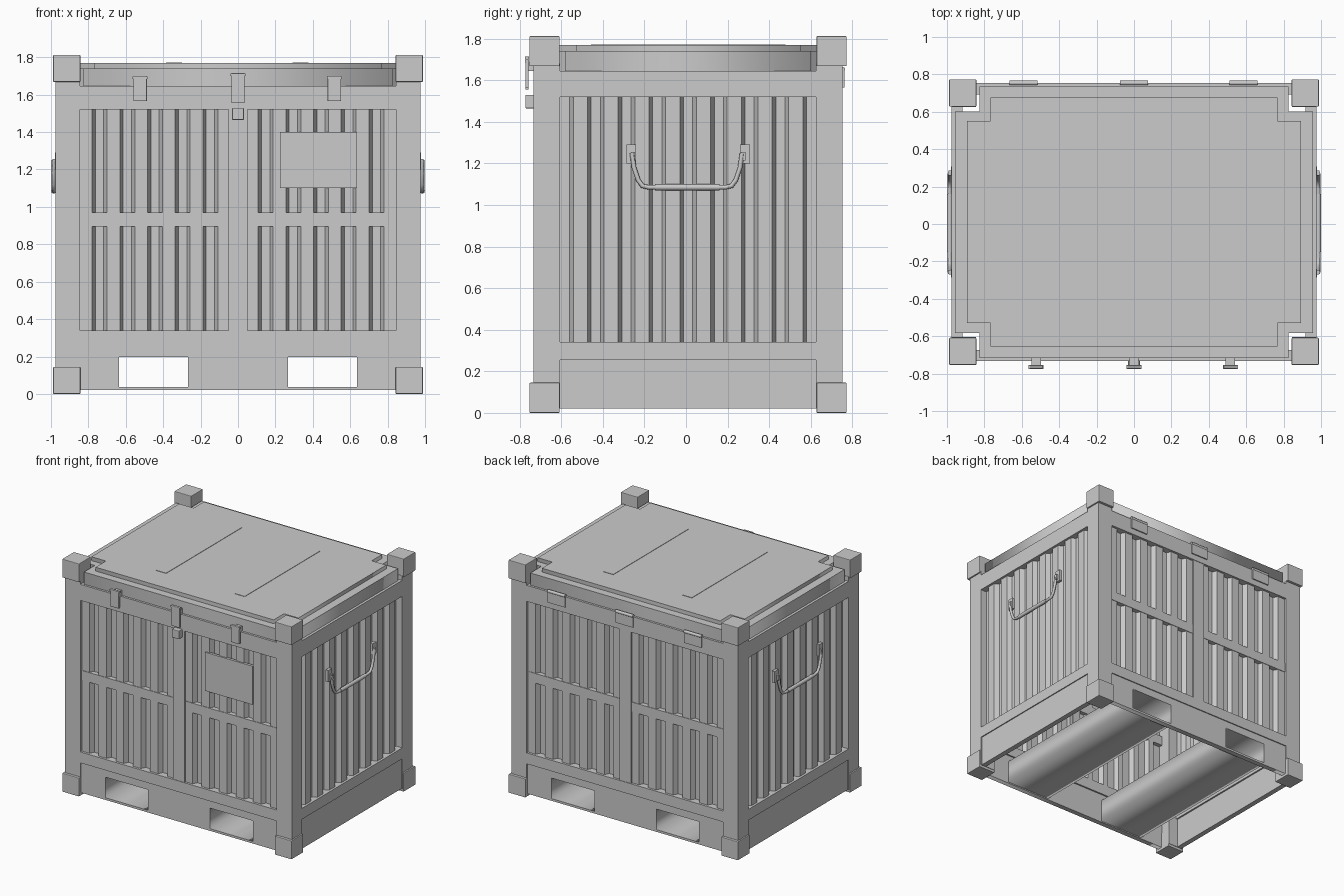
import bpy, bmesh, math
from mathutils import Matrix

if "Cube" in bpy.data.objects:
    bpy.data.objects.remove(bpy.data.objects["Cube"])

CY = 0.01                      # frame centre in y
HX, HY = 0.977, 0.743          # frame half sizes
PX, PY = 0.845, 0.615          # panel opening half sizes


def link(name, me):
    ob = bpy.data.objects.new(name, me)
    bpy.context.collection.objects.link(ob)
    return ob


def box(name, x, y, z, bevel=0.0):
    """Box from (min, max) pairs; y is relative to the frame centre."""
    bm = bmesh.new()
    bmesh.ops.create_cube(bm, size=1)
    for v in bm.verts:
        for i, (a, b) in enumerate((x, y, z)):
            v.co[i] = (a + b) / 2 + v.co[i] * (b - a)
        v.co.y += CY
    if bevel:
        bmesh.ops.bevel(bm, geom=bm.edges[:], offset=bevel, segments=2,
                        profile=0.5, affect='EDGES')
    me = bpy.data.meshes.new(name)
    bm.to_mesh(me)
    bm.free()
    return link(name, me)


def span(a, b, s):
    """Mirror a (min, max) pair to side s."""
    return (a, b) if s > 0 else (-b, -a)


def rect(x0, x1, z0, z1):
    return [(x0, z0), (x1, z0), (x1, z1), (x0, z1)]


def curve_mesh(name, cu, matrix):
    """Turn curve data into a welded mesh object."""
    tmp = link(name + "_tmp", cu)
    dg = bpy.context.evaluated_depsgraph_get()
    me = bpy.data.meshes.new_from_object(tmp.evaluated_get(dg))
    bpy.data.objects.remove(tmp)
    me.transform(matrix)
    bm = bmesh.new()
    bm.from_mesh(me)
    bmesh.ops.remove_doubles(bm, verts=bm.verts[:], dist=1e-5)
    bmesh.ops.recalc_face_normals(bm, faces=bm.faces[:])
    bm.to_mesh(me)
    bm.free()
    return link(name, me)


def prism(name, loops, half, matrix):
    """Extruded flat outline; further loops are holes."""
    cu = bpy.data.curves.new(name, 'CURVE')
    cu.dimensions, cu.fill_mode, cu.extrude = '2D', 'BOTH', half
    for loop in loops:
        sp = cu.splines.new('POLY')
        sp.points.add(len(loop) - 1)
        for p, (u, v) in zip(sp.points, loop):
            p.co = (u, v, 0, 1)
        sp.use_cyclic_u = True
    return curve_mesh(name, cu, matrix)


def rod(name, pts, radius):
    cu = bpy.data.curves.new(name, 'CURVE')
    cu.dimensions, cu.bevel_depth, cu.bevel_resolution = '3D', radius, 2
    cu.use_fill_caps = True
    sp = cu.splines.new('POLY')
    sp.points.add(len(pts) - 1)
    for p, c in zip(sp.points, pts):
        p.co = (*c, 1)
    ob = curve_mesh(name, cu, Matrix())
    ob.data.shade_smooth()
    ob.data.set_sharp_from_angle(angle=math.radians(50))
    return ob


def corrugated(name, half, matrix):
    """Vertical ribbed sheet, ridges at local y=0 and valleys behind (-y)."""
    pitch, prof = 0.148, []
    for k in range(-7, 7):
        c = (k + 0.5) * pitch
        prof += [(c - 0.052, -0.035), (c - 0.034, 0), (c + 0.034, 0), (c + 0.052, -0.035)]
    inner = [p for p in prof if abs(p[0]) < half]
    prof = [(-half, inner[0][1])] + inner + [(half, inner[-1][1])]
    bm = bmesh.new()
    rows = [[bm.verts.new((u, d, z)) for u, d in prof] for z in (0.33, 1.53)]
    for i in range(len(prof) - 1):
        bm.faces.new((rows[0][i + 1], rows[0][i], rows[1][i], rows[1][i + 1]))
    me = bpy.data.meshes.new(name)
    bm.to_mesh(me)
    bm.free()
    me.transform(matrix)
    return link(name, me)


XZ = Matrix.Rotation(math.pi / 2, 4, 'X')

# Corner posts and corner castings
for sx in (-1, 1):
    for sy in (-1, 1):
        box("corner_post", span(PX, HX, sx), span(PY, HY, sy), (0.02, 1.68))
        for z in ((0, 0.145), (1.668, 1.812)):
            box("corner_casting", span(0.843, 0.988, sx), span(0.618, 0.763, sy), z, 0.004)

# Fork pocket openings
pockets = [rect(-0.635, -0.267, 0.037, 0.197), rect(0.267, 0.635, 0.037, 0.197)]

for s in (-1, 1):
    side = "front" if s < 0 else "back"
    # Front and back rails
    prism(side + "_bottom_rail", [rect(-PX, PX, 0.02, 0.26)] + pockets, 0.02,
          Matrix.Translation((0, CY + s * (HY - 0.028), 0)) @ XZ)
    box(side + "_sill", (-PX, PX), span(HY - 0.06, HY, s), (0.255, 0.34))
    box(side + "_top_rail", (-PX, PX), span(HY - 0.06, HY, s), (1.52, 1.645))
    # Ribbed wall with centre post and belt
    turn = Matrix.Rotation(0 if s > 0 else math.pi, 4, 'Z')
    corrugated(side + "_wall", PX + 0.005,
               Matrix.Translation((0, CY + s * (HY - 0.018), 0)) @ turn)
    box(side + "_centre_post", (-0.05, 0.05), span(HY - 0.05, HY - 0.004, s), (0.34, 1.52))
    box(side + "_belt", (-PX, PX), span(HY - 0.05, HY - 0.014, s), (0.895, 0.97))

    # Left and right rails and ribbed walls
    side = "left" if s < 0 else "right"
    box(side + "_bottom_rail", span(HX - 0.048, HX - 0.008, s), (-PY, PY), (0.02, 0.26))
    box(side + "_sill", span(HX - 0.06, HX, s), (-PY, PY), (0.255, 0.34))
    box(side + "_top_rail", span(HX - 0.06, HX, s), (-PY, PY), (1.52, 1.645))
    corrugated(side + "_wall", PY + 0.005,
               Matrix.Translation((s * (HX - 0.018), CY, 0)) @
               Matrix.Rotation(-s * math.pi / 2, 4, 'Z'))

    # Carrying handle with grip and brackets
    half = [(0.265, 1.25), (0.255, 1.18), (0.235, 1.12), (0.215, 1.092), (0.185, 1.085)]
    path = [(-y, z) for y, z in half] + half[::-1]
    rod(side + "_handle", [(s * 0.985, CY - 0.005 + y, z) for y, z in path], 0.011)
    rod(side + "_handle_grip", [(s * 0.985, CY - 0.005 + y, 1.085) for y in (-0.155, 0.155)], 0.015)
    for t in (-1, 1):
        box(side + "_handle_bracket", span(0.955, 0.978, s), span(0.25, 0.297, t), (1.2, 1.29))
        box(side + "_handle_lug", span(0.965, 0.993, s), span(0.255, 0.275, t), (1.215, 1.255))

    # Fork tube running front to back
    a, b = (0.267, 0.635) if s > 0 else (-0.635, -0.267)
    prism("fork_tube", [rect(a - 0.008, b + 0.008, 0.029, 0.205), rect(a, b, 0.037, 0.197)],
          0.72, Matrix.Translation((0, CY, 0)) @ XZ)

# Sign plate on the front
box("front_plate", (0.225, 0.635), (-0.736, -0.715), (1.1, 1.4))


# Lid: two notched tiers with grip strips
def notched(hx, hy, nx, ny):
    q = [(hx, ny), (nx, ny), (nx, hy)]
    return (q + [(-x, y) for x, y in q[::-1]] + [(-x, -y) for x, y in q]
            + [(x, -y) for x, y in q[::-1]])


prism("lid_base", [notched(0.957, 0.726, 0.825, 0.592)], 0.05,
      Matrix.Translation((0, CY, 1.69)))
prism("lid_panel", [notched(0.892, 0.666, 0.767, 0.54)], 0.02,
      Matrix.Translation((0, CY, 1.75)))
for x in (-0.342, 0.335):
    box("lid_strip", (x - 0.043, x + 0.043), (-0.467, 0.468), (1.765, 1.773))

# Front latches
for x, z0, z1 in ((-0.523, 1.565, 1.70), (0, 1.555, 1.715), (0.515, 1.565, 1.70)):
    box("latch_strap", (x - 0.036, x + 0.036), (-0.782, -0.767), (z0, z1), 0.003)
    box("latch_tip", (x - 0.04, x + 0.04), (-0.784, -0.765), (z1 - 0.016, z1 - 0.002))
    box("latch_mount", (x - 0.025, x + 0.025), (-0.77, -0.72), (1.645, 1.685))
box("lock_hasp", (-0.031, 0.031), (-0.782, -0.735), (1.465, 1.53), 0.004)

# Back hinges
for x in (-0.59, 0, 0.585):
    box("hinge_leaf", (x - 0.075, x + 0.075), (0.735, 0.752), (1.565, 1.65))
    rod("hinge_pin", [(x - 0.075, CY + 0.744, 1.652), (x + 0.075, CY + 0.744, 1.652)], 0.012)
